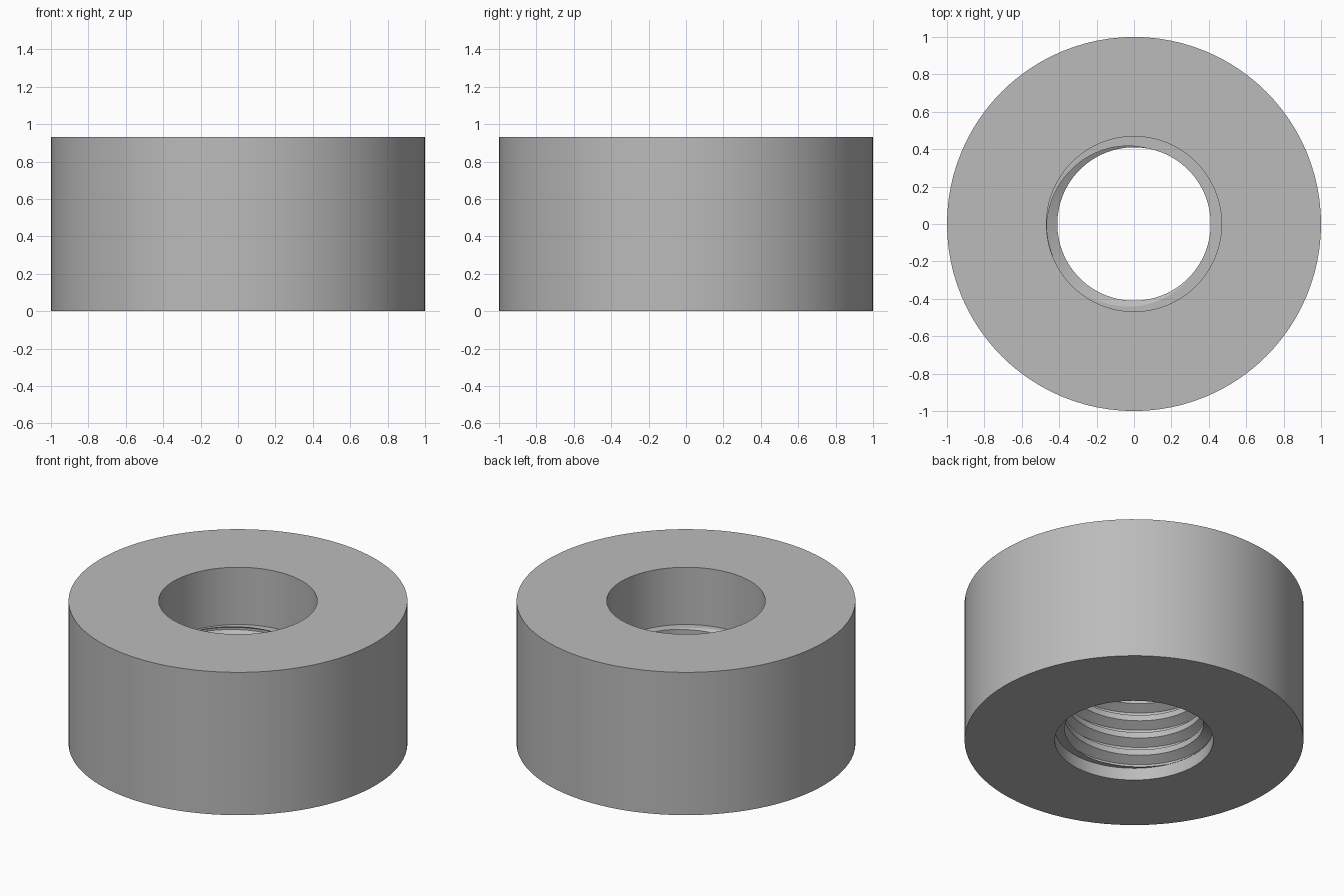
import bpy, bmesh, math

cube = bpy.data.objects.get("Cube")
if cube:
    bpy.data.objects.remove(cube, do_unlink=True)

HEIGHT, OUTER = 0.93, 1.0
MAJOR, MINOR = 0.468, 0.41        # thread root and crest radii
LOW, HIGH = 0.08, 0.557           # threaded zone of the bore
PITCH = 0.1175
SEGMENTS = 96

steel = bpy.data.materials.new("plain steel grey")
steel.use_nodes = True
color = (0.5, 0.5, 0.5, 1)
steel.diffuse_color = color
steel.node_tree.nodes["Principled BSDF"].inputs["Base Color"].default_value = color


def sweep(name, profile, steps, rise=0.0, start=0.0, closed=True):
    """Turn a closed (radius, height) profile about z, as a ring or a helix."""
    bm = bmesh.new()
    rings = []
    for i in range(steps if closed else steps + 1):
        a = math.tau * i / SEGMENTS
        z = start + rise * i / SEGMENTS
        rings.append([bm.verts.new((r * math.cos(a), r * math.sin(a), h + z))
                      for r, h in profile])
    n = len(profile)
    pairs = list(zip(rings, rings[1:]))
    if closed:
        pairs.append((rings[-1], rings[0]))
    for a, b in pairs:
        for k in range(n):
            m = (k + 1) % n
            bm.faces.new((a[k], b[k], b[m], a[m]))
    if not closed:
        bm.faces.new(rings[0])
        bm.faces.new(rings[-1])
    bmesh.ops.recalc_face_normals(bm, faces=bm.faces)
    mesh = bpy.data.meshes.new(name)
    bm.to_mesh(mesh)
    bm.free()
    mesh.materials.append(steel)
    obj = bpy.data.objects.new(name, mesh)
    bpy.context.collection.objects.link(obj)
    return obj


# Round body with a plain bore at each end and a narrower threaded zone
body = sweep("round_nut_body", [
    (OUTER, 0), (OUTER, HEIGHT), (MAJOR, HEIGHT), (MAJOR, HIGH),
    (MINOR, HIGH), (MINOR, LOW), (MAJOR, LOW), (MAJOR, 0)], SEGMENTS)

# Helical groove cutter with sixty degree flanks
root = PITCH / 16
inner, outer = MINOR - 0.02, MAJOR - 0.002
mouth = root + (outer - inner) * math.tan(math.radians(30))
turns = 5
groove = sweep("thread_groove_cutter",
               [(inner, -mouth), (outer, -root), (outer, root), (inner, mouth)],
               turns * SEGMENTS, PITCH, LOW - PITCH / 2, closed=False)
groove.hide_render = True

# Cut the thread and remove the cutter
cut = body.modifiers.new("thread", 'BOOLEAN')
cut.operation = 'DIFFERENCE'
cut.solver = 'EXACT'
cut.object = groove
bpy.context.view_layer.objects.active = body
body.select_set(True)
bpy.ops.object.modifier_apply(modifier=cut.name)
bpy.data.objects.remove(groove, do_unlink=True)
bpy.ops.object.shade_smooth_by_angle(angle=math.radians(25))
